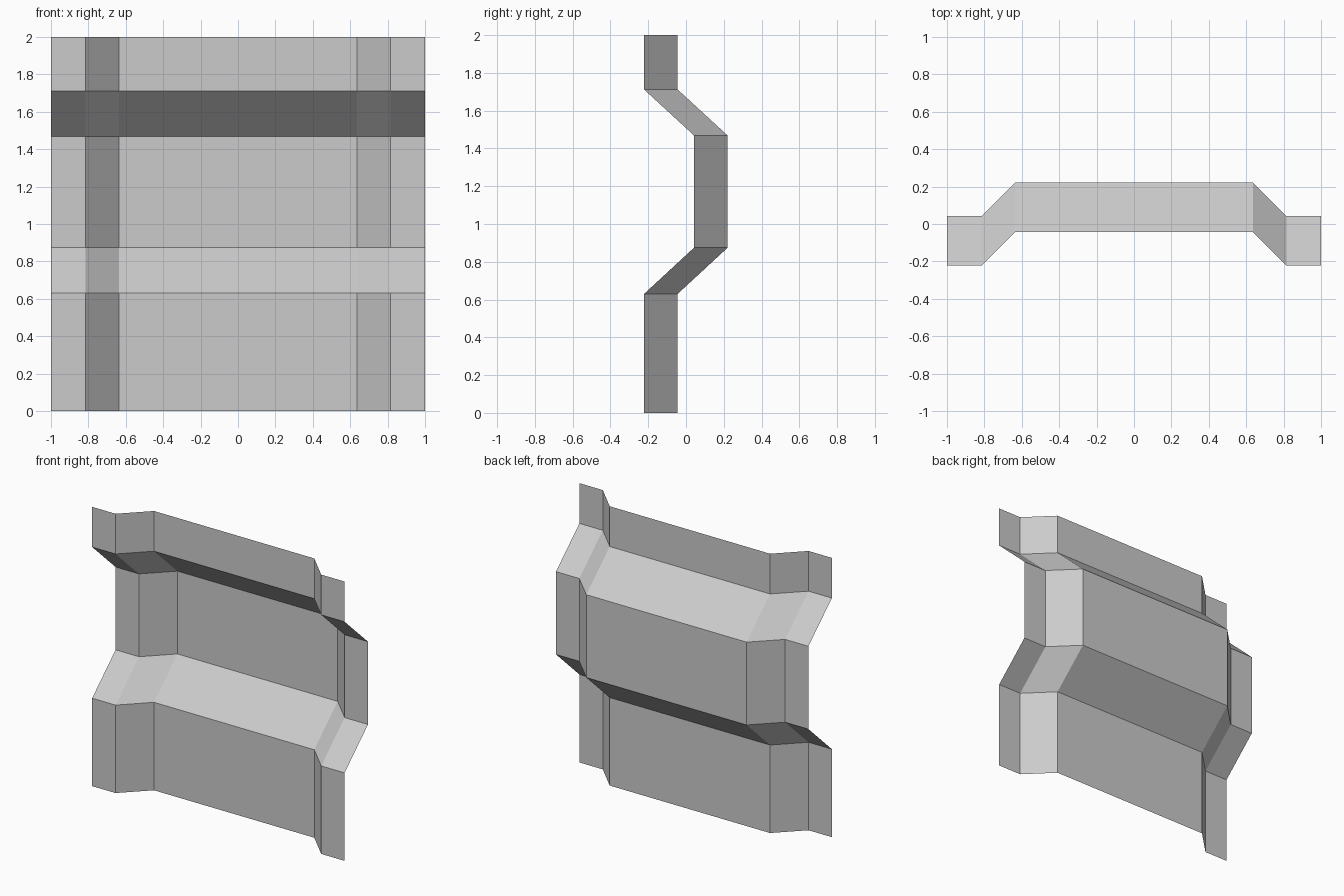
import bpy
import bmesh

cube = bpy.data.objects.get("Cube")
if cube:
    bpy.data.objects.remove(cube, do_unlink=True)

# Plain grey finish
grey = bpy.data.materials.new("light_grey")
grey.use_nodes = True
colour = (0.6, 0.6, 0.6, 1)
grey.diffuse_color = colour
grey.node_tree.nodes["Principled BSDF"].inputs["Base Color"].default_value = colour

# Plan profile (x, depth) and height profile (z, depth)
half = [(0.635, 0.178), (0.815, 0), (1, 0)]
plan = [(-x, d) for x, d in reversed(half)] + half
rise = [(0, -0.222), (0.63, -0.222), (0.875, 0.043),
        (1.468, 0.043), (1.712, -0.222), (2, -0.222)]

# Folded sheet: the plan profile swept up along the height profile
bm = bmesh.new()
rows = [[bm.verts.new((x, d + offset, z)) for x, d in plan] for z, offset in rise]
for low, high in zip(rows, rows[1:]):
    for i in range(len(plan) - 1):
        bm.faces.new((low[i], low[i + 1], high[i + 1], high[i]))

mesh = bpy.data.meshes.new("folded_panel")
bm.to_mesh(mesh)
bm.free()
mesh.materials.append(grey)
panel = bpy.data.objects.new("folded_panel", mesh)
bpy.context.collection.objects.link(panel)
